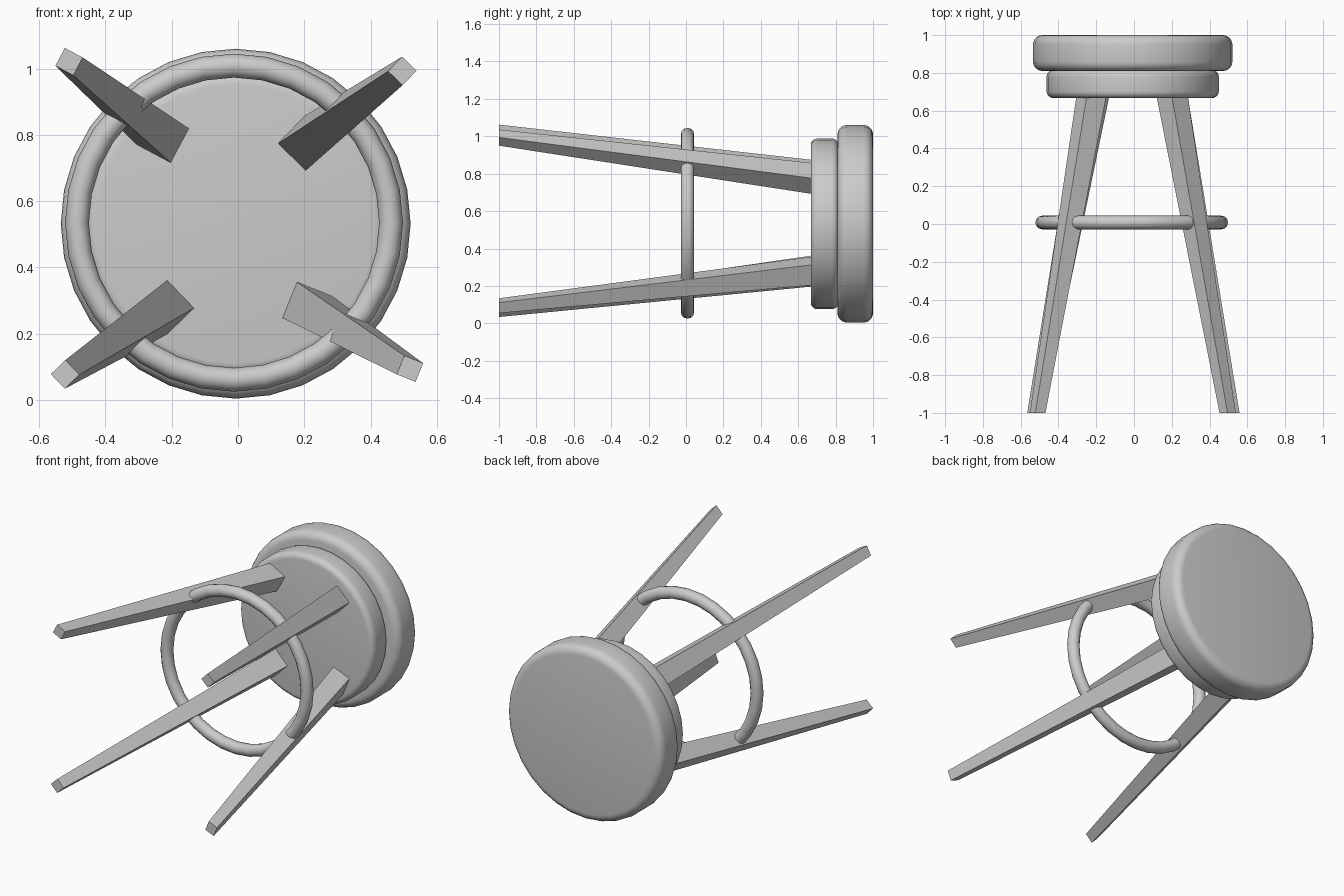
import bpy, bmesh, math
from mathutils import Matrix, Vector

cube = bpy.data.objects.get("Cube")
if cube:
    bpy.data.objects.remove(cube, do_unlink=True)

GREY = (0.6, 0.6, 0.6, 1.0)
mat = bpy.data.materials.new("plain grey")
mat.use_nodes = True
mat.diffuse_color = GREY
mat.node_tree.nodes["Principled BSDF"].inputs["Base Color"].default_value = GREY

CX, CZ = -0.007, 0.532          # stool axis, running along y
TURN = Matrix.Rotation(math.radians(-90), 4, 'X')


def finish(obj, smooth):
    obj.data.materials.append(mat)
    if smooth:
        bpy.ops.object.select_all(action='DESELECT')
        obj.select_set(True)
        bpy.context.view_layer.objects.active = obj
        bpy.ops.object.shade_smooth_by_angle(angle=math.radians(40))


def add_mesh(name, bm, smooth=False):
    bmesh.ops.recalc_face_normals(bm, faces=bm.faces)
    mesh = bpy.data.meshes.new(name)
    bm.to_mesh(mesh)
    bm.free()
    obj = bpy.data.objects.new(name, mesh)
    bpy.context.collection.objects.link(obj)
    finish(obj, smooth)


def rounded_disc(name, radius, y0, y1, rounding):
    """Disc around the stool axis with rounded rims."""
    bm = bmesh.new()
    bmesh.ops.create_cone(bm, cap_ends=True, segments=32, radius1=radius,
                          radius2=radius, depth=y1 - y0)
    rims = [e for e in bm.edges if any(len(f.verts) > 4 for f in e.link_faces)]
    bmesh.ops.bevel(bm, geom=rims, offset=rounding, offset_type='OFFSET',
                    segments=5, profile=0.5, affect='EDGES')
    place = Matrix.Translation((CX, (y0 + y1) / 2, CZ))
    bmesh.ops.transform(bm, matrix=place @ TURN, verts=bm.verts)
    add_mesh(name, bm, smooth=True)


def leg(name, head, foot, degrees):
    """Square tapered leg from the seat base to the floor end."""
    bm = bmesh.new()
    rings = []
    for (x, z), y, side in ((head, 0.67, 0.117), (foot, -1.0, 0.061)):
        ring = []
        for k in range(4):
            a = math.radians(degrees + 45 + 90 * k)
            r = side / math.sqrt(2)
            ring.append(bm.verts.new(Vector((x + r * math.cos(a), y,
                                             z + r * math.sin(a)))))
        rings.append(ring)
    top, bottom = rings
    bm.faces.new(top)
    bm.faces.new(bottom[::-1])
    for k in range(4):
        n = (k + 1) % 4
        bm.faces.new((top[k], bottom[k], bottom[n], top[n]))
    add_mesh(name, bm)


# Seat
rounded_disc("seat_cushion", 0.528, 0.81, 1.0, 0.05)
rounded_disc("seat_base", 0.456, 0.667, 0.815, 0.035)

# Splayed legs, each turned slightly differently
leg("upper_right_leg", (-0.227, 0.795), (-0.510, 1.021), 152)
leg("upper_left_leg", (0.203, 0.775), (0.496, 0.993), 46)
leg("lower_right_leg", (-0.215, 0.279), (-0.522, 0.077), 224)
leg("lower_left_leg", (0.210, 0.280), (0.519, 0.094), -22)

# Foot ring
bpy.ops.mesh.primitive_torus_add(
    major_segments=32, minor_segments=12, major_radius=0.474,
    minor_radius=0.036, location=(CX - 0.005, 0.008, CZ + 0.003),
    rotation=(math.radians(90), 0, 0))
foot_ring = bpy.context.object
foot_ring.name = "foot_ring"
finish(foot_ring, True)
